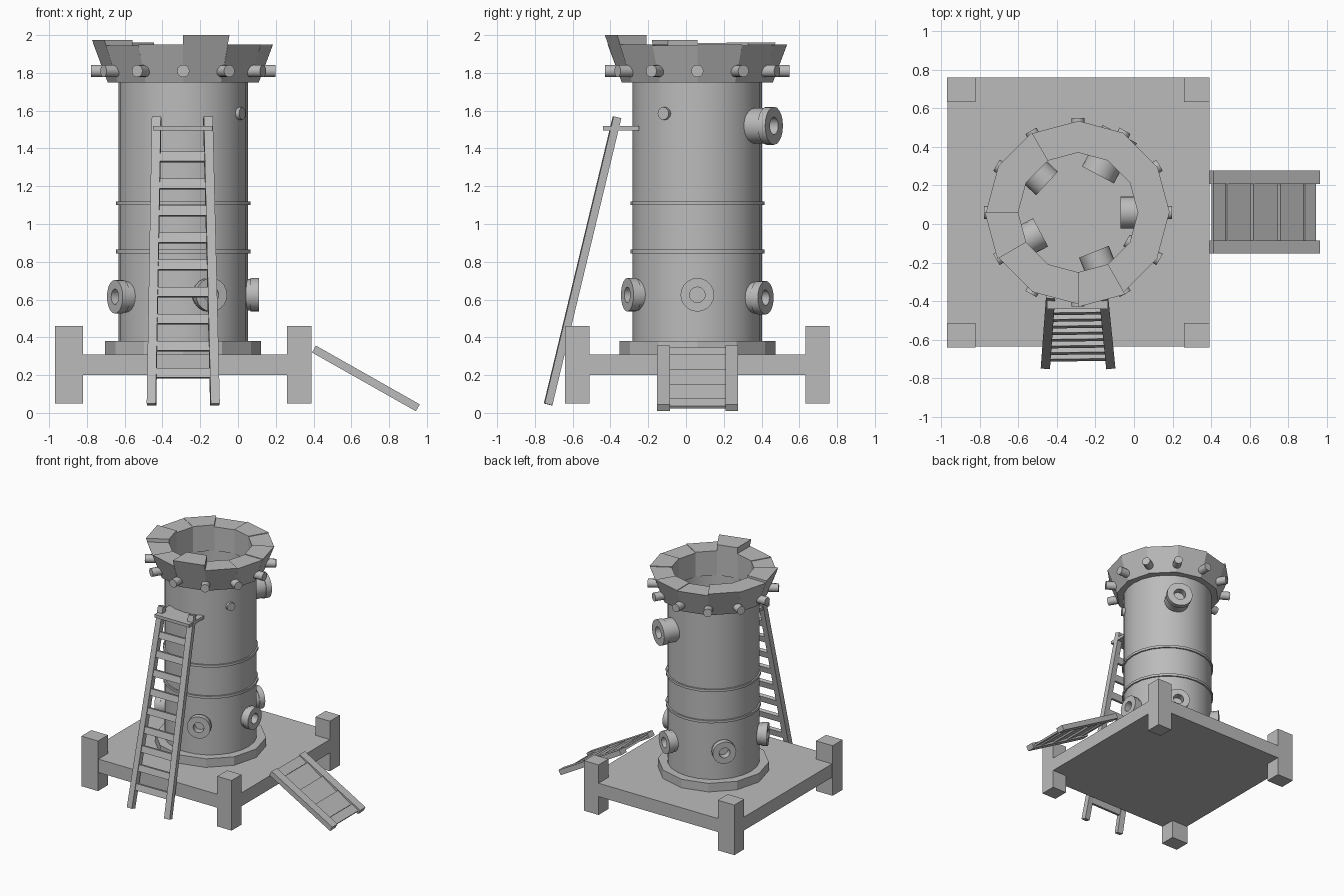
import bpy, bmesh
from math import cos, sin, pi, radians, atan2
from mathutils import Matrix, Vector

cube = bpy.data.objects.get("Cube")
if cube:
    bpy.data.objects.remove(cube, do_unlink=True)

stone = bpy.data.materials.new("stone_grey")
stone.use_nodes = True
GREY = (0.5, 0.5, 0.5, 1)
stone.diffuse_color = GREY
stone.node_tree.nodes["Principled BSDF"].inputs["Base Color"].default_value = GREY

CX, CY = -0.29, 0.06          # tower axis


def finish(name, bm, smooth=False):
    bmesh.ops.recalc_face_normals(bm, faces=bm.faces)
    mesh = bpy.data.meshes.new(name)
    bm.to_mesh(mesh)
    bm.free()
    mesh.materials.append(stone)
    ob = bpy.data.objects.new(name, mesh)
    bpy.context.collection.objects.link(ob)
    if smooth:
        bpy.ops.object.select_all(action='DESELECT')
        ob.select_set(True)
        bpy.context.view_layer.objects.active = ob
        bpy.ops.object.shade_smooth_by_angle(angle=radians(32))
    return ob


def box(name, lo, hi):
    bm = bmesh.new()
    lo, hi = Vector(lo), Vector(hi)
    bmesh.ops.create_cube(bm, size=1, matrix=Matrix.Translation((lo + hi) / 2)
                          @ Matrix.Diagonal((*(hi - lo), 1)))
    return finish(name, bm)


def beam(name, a, b, width, thick, tilt=0):
    """Bar from a to b; thickness lies across the slope."""
    a, b = Vector(a), Vector(b)
    run = (b - a).normalized()
    side = run.cross(Vector((0, 0, 1))).normalized()
    rot = Matrix((side, run, side.cross(run))).transposed().to_4x4()
    bm = bmesh.new()
    bmesh.ops.create_cube(bm, size=1, matrix=Matrix.Translation((a + b) / 2) @ rot
                          @ Matrix.Rotation(tilt, 4, 'X')
                          @ Matrix.Diagonal((width, (b - a).length, thick, 1)))
    return finish(name, bm)


def lathe(name, profile, sides, place, closed=False, smooth=True):
    """Spin (radius, height) points about the local z axis."""
    bm = bmesh.new()
    rings = [[bm.verts.new((r * cos(2 * pi * i / sides), r * sin(2 * pi * i / sides), z))
              for i in range(sides)] for r, z in profile]
    pairs = list(zip(rings, rings[1:]))
    if closed:
        pairs.append((rings[-1], rings[0]))
    else:
        bm.faces.new(rings[0])
        bm.faces.new(rings[-1])
    for low, high in pairs:
        for i in range(sides):
            j = (i + 1) % sides
            bm.faces.new((low[i], low[j], high[j], high[i]))
    bm.transform(place)
    return finish(name, bm, smooth)


def outward(angle, z):
    """Frame on the tower axis whose local z points out at the angle."""
    return (Matrix.Translation((CX, CY, z)) @ Matrix.Rotation(radians(angle), 4, 'Z')
            @ Matrix.Rotation(pi / 2, 4, 'Y'))


axis = Matrix.Translation((CX, CY, 0))

# Platform and corner posts
box("platform", (-0.965, -0.635, 0.2), (0.39, 0.76, 0.31))
for sx in (-1, 1):
    for sy in (-1, 1):
        xs = sorted((CX + sx * 0.55, CX + sx * 0.68))
        ys = sorted((CY + sy * 0.572, CY + sy * 0.7))
        if sx < 0:
            xs[1] = -0.82
        box("corner_post", (xs[0], ys[0], 0.05), (xs[1], ys[1], 0.46))

# Hollow tower with plinth and bands
lathe("plinth", [(0.413, 0.31), (0.413, 0.38), (0.33, 0.38), (0.33, 0.31)], 12, axis, True, False)
lathe("tower_wall", [(0.343, 0.31), (0.343, 1.78), (0.315, 1.78), (0.315, 0.31)], 24, axis, True)
for z in (0.855, 1.11):
    lathe("tower_band", [(0.355, z - 0.01), (0.355, z + 0.01), (0.33, z + 0.01),
                         (0.33, z - 0.01)], 24, axis, True)

# Crown of twelve flared blocks with uneven tops
tops = {4: 1.96, 5: 1.957, 6: 1.975, 9: 2.0}
for k in range(12):
    top = tops.get(k, 1.945 if k % 2 else 1.95)
    outer = 0.475 + (top - 1.95) * 0.3
    bm = bmesh.new()
    ends = []
    for step in (k, k + 1):
        a = step * pi / 6
        ends.append([bm.verts.new((CX + r * cos(a), CY + r * sin(a), z)) for r, z in
                     ((0.4, 1.75), (outer, top), (0.31, top), (0.31, 1.75))])
    bm.faces.new(ends[0])
    bm.faces.new(ends[1])
    for i in range(4):
        j = (i + 1) % 4
        bm.faces.new((ends[0][i], ends[0][j], ends[1][j], ends[1][i]))
    finish("crown_block", bm)
    lathe("crown_peg", [(0.033, 0.39), (0.033, 0.488)], 12, outward(k * 30, 1.81))

# Portholes: short tube, flange and recessed opening
for angle, z, size, reach in ((0, 0.625, 1, 0.4), (62, 0.61, 1, 0.41), (137, 0.62, 1, 0.4),
                              (208, 0.615, 1, 0.41), (292, 0.625, 1, 0.4),
                              (62, 1.52, 1.13, 0.46)):
    flange, body, hole = 0.089 * size, 0.083 * size, 0.041 * size
    lathe("porthole", [(body, 0.22), (body, reach - 0.045), (flange, reach - 0.045),
                       (flange, reach), (hole, reach), (hole, reach - 0.06)],
          20, outward(angle, z))
lathe("wall_peg", [(0.034, 0.29), (0.034, 0.362)], 12, outward(-30, 1.585))

# Leaning ladder
foot, head = Vector((CX, -0.73, 0.045)), Vector((CX - 0.005, -0.365, 1.565))
for s in (-1, 1):
    beam("ladder_rail", foot + Vector((s * 0.168, 0, 0)), head + Vector((s * 0.136, 0, 0)),
         0.048, 0.042)
slope = head - foot
for i in range(9):
    t = (0.21 + 0.143 * i - foot.z) / slope.z
    half = 0.15 - 0.032 * t
    c = foot + slope * t
    up = slope.normalized() * 0.026
    rung = beam("ladder_rung", c - up, c + up, 2 * half, 0.03)
box("ladder_top_plank", (-0.45, -0.44, 1.495), (-0.135, -0.25, 1.52))

# Sloping ramp with side rails and planks
high, low = Vector((0.402, 0, 0.338)), Vector((0.952, 0, 0.027))
for y in (-0.12, 0.242):
    shift = Vector((0, y, 0))
    beam("ramp_rail", high + shift, low + shift, 0.068, 0.042)
edges = (0.405, 0.475, 0.61, 0.75, 0.88, 0.945)
fall = (low - high) / (low.x - high.x)
for x0, x1 in zip(edges, edges[1:]):
    a, b = (high + fall * (x - high.x) + Vector((0, 0.061, 0)) for x in (x0, x1 - 0.004))
    beam("ramp_plank", a, b, 0.3, 0.016, radians(-5))
